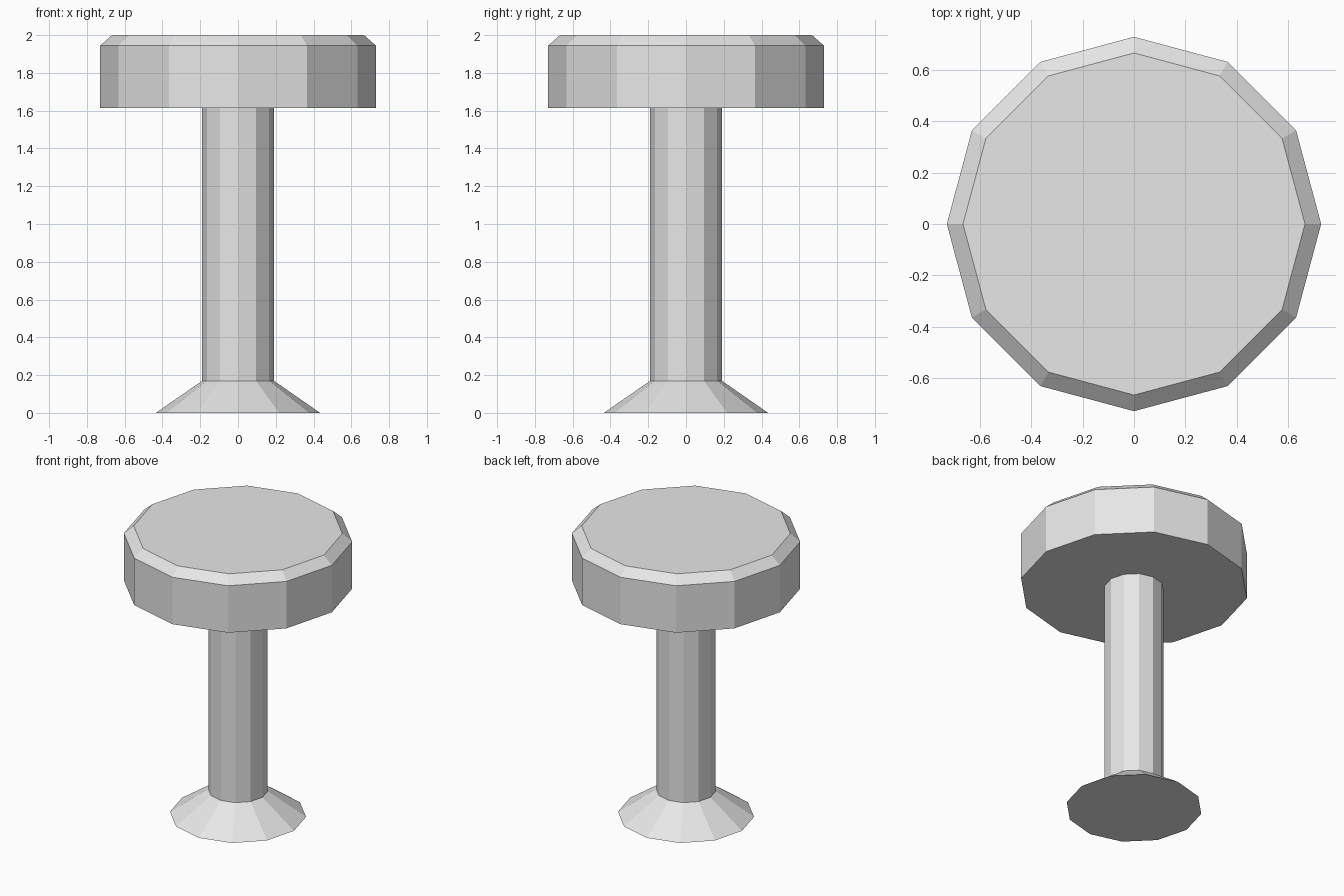
import bpy
import math

cube = bpy.data.objects.get("Cube")
if cube:
    bpy.data.objects.remove(cube, do_unlink=True)

SIDES = 12

grey = bpy.data.materials.new("light_grey")
grey.use_nodes = True
colour = (0.8, 0.8, 0.8, 1)
grey.diffuse_color = colour
grey.node_tree.nodes["Principled BSDF"].inputs["Base Color"].default_value = colour


def lathe(name, profile):
    """Turn a list of (radius, height) rings into a capped, flat-faced solid."""
    verts = [(r * math.cos(math.tau * i / SIDES), r * math.sin(math.tau * i / SIDES), z)
             for r, z in profile for i in range(SIDES)]
    faces = [tuple(reversed(range(SIDES)))]
    for ring in range(len(profile) - 1):
        a = ring * SIDES
        for i in range(SIDES):
            j = (i + 1) % SIDES
            faces.append((a + i, a + j, a + SIDES + j, a + SIDES + i))
    faces.append(tuple(range(len(verts) - SIDES, len(verts))))
    mesh = bpy.data.meshes.new(name)
    mesh.from_pydata(verts, [], faces)
    mesh.materials.append(grey)
    obj = bpy.data.objects.new(name, mesh)
    bpy.context.collection.objects.link(obj)
    return obj


# Flared foot and column in one piece
lathe("pedestal", [(0.435, 0), (0.19, 0.17), (0.19, 1.615)])

# Round seat with a chamfered upper rim
lathe("seat", [(0.73, 1.615), (0.73, 1.945), (0.667, 2)])
